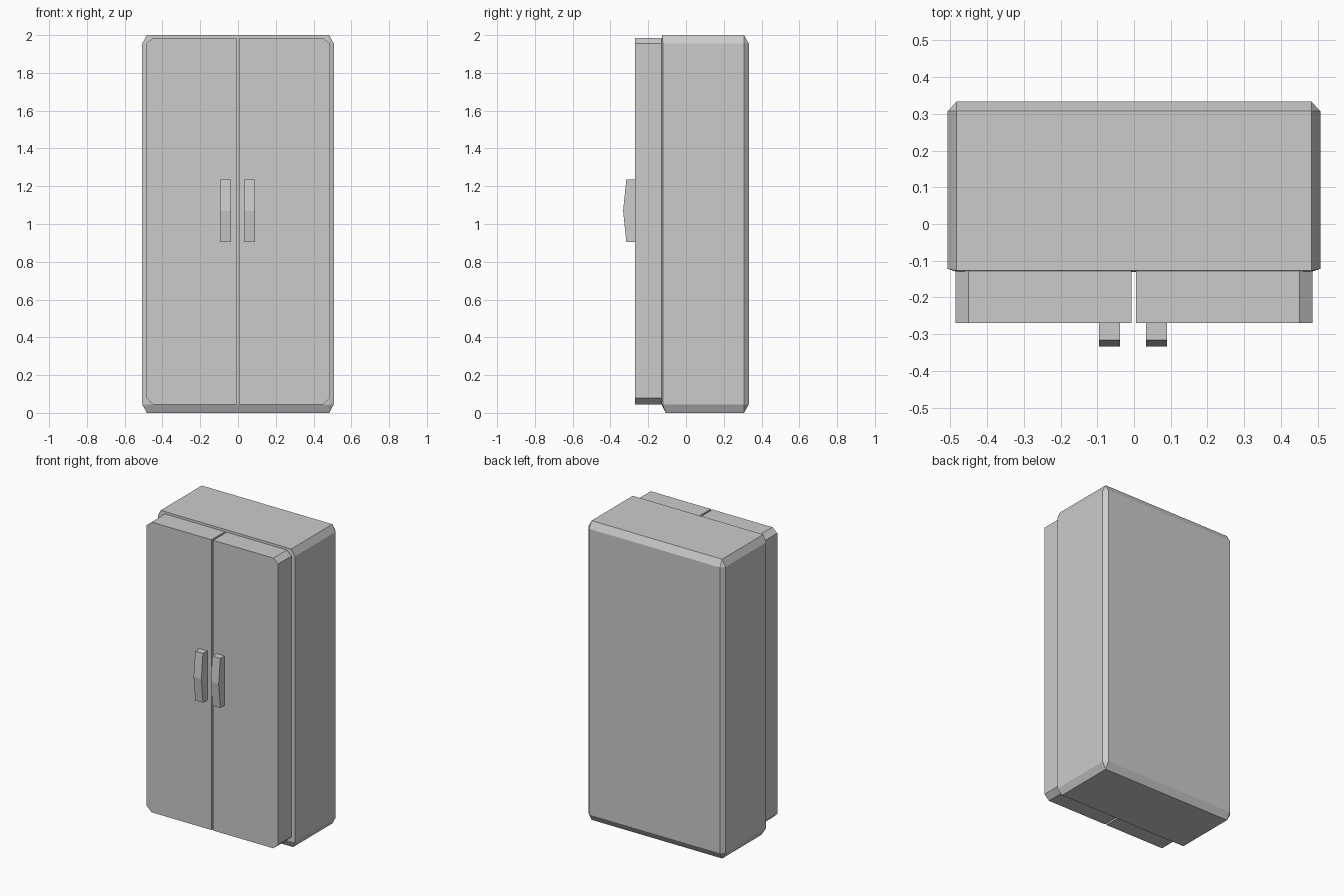
import bpy, bmesh, math

if "Cube" in bpy.data.objects:
    bpy.data.objects.remove(bpy.data.objects["Cube"])


def finish(name, bm):
    bmesh.ops.recalc_face_normals(bm, faces=bm.faces[:])
    me = bpy.data.meshes.new(name)
    bm.to_mesh(me)
    bm.free()
    ob = bpy.data.objects.new(name, me)
    bpy.context.collection.objects.link(ob)
    return ob


def prism(name, points, offset):
    """Extrude a planar polygon along an offset vector."""
    bm = bmesh.new()
    face = bm.faces.new([bm.verts.new(p) for p in points])
    ext = bmesh.ops.extrude_face_region(bm, geom=[face])["geom"]
    bmesh.ops.translate(bm, vec=offset,
                        verts=[v for v in ext if isinstance(v, bmesh.types.BMVert)])
    return finish(name, bm)


# cabinet body: chamfered box from mirrored corner points
OUT, IN = 0.507, 0.483
half = [
    (IN, -0.13, 0.045), (IN, -0.13, 1.955),        # front face
    (IN, 0.333, 0.045), (IN, 0.333, 1.955),        # back face
    (OUT, -0.122, 0.045), (OUT, -0.122, 1.955),    # side face
    (OUT, 0.307, 0.045), (OUT, 0.307, 1.955),
    (IN, -0.127, 2.0), (IN, 0.307, 2.0),           # top face
    (IN, -0.107, 0.0), (IN, 0.307, 0.0),           # bottom face
]
bm = bmesh.new()
for x, y, z in half:
    for s in (-1, 1):
        bm.verts.new((s * x, y, z))
bmesh.ops.convex_hull(bm, input=bm.verts[:])
bmesh.ops.dissolve_limit(bm, angle_limit=math.radians(0.5),
                         verts=bm.verts[:], edges=bm.edges[:])
finish("cabinet_body", bm)

# doors and handles, one per side
for side, s, inner, h0, h1 in (("left", -1, 0.007, 0.038, 0.095),
                               ("right", 1, 0.005, 0.032, 0.09)):
    # door slab with chamfered outer corners
    outline = [(inner, 0.045), (0.45, 0.045), (0.486, 0.078),
               (0.486, 1.955), (0.45, 1.985), (inner, 1.985)]
    prism(side + "_door", [(s * x, -0.27, z) for x, z in outline], (0, 0.145, 0))
    # handle with a bent front
    profile = [(-0.268, 0.905), (-0.316, 0.905), (-0.333, 1.07),
               (-0.316, 1.235), (-0.268, 1.235)]
    prism(side + "_handle", [(s * h0, y, z) for y, z in profile], (s * (h1 - h0), 0, 0))
